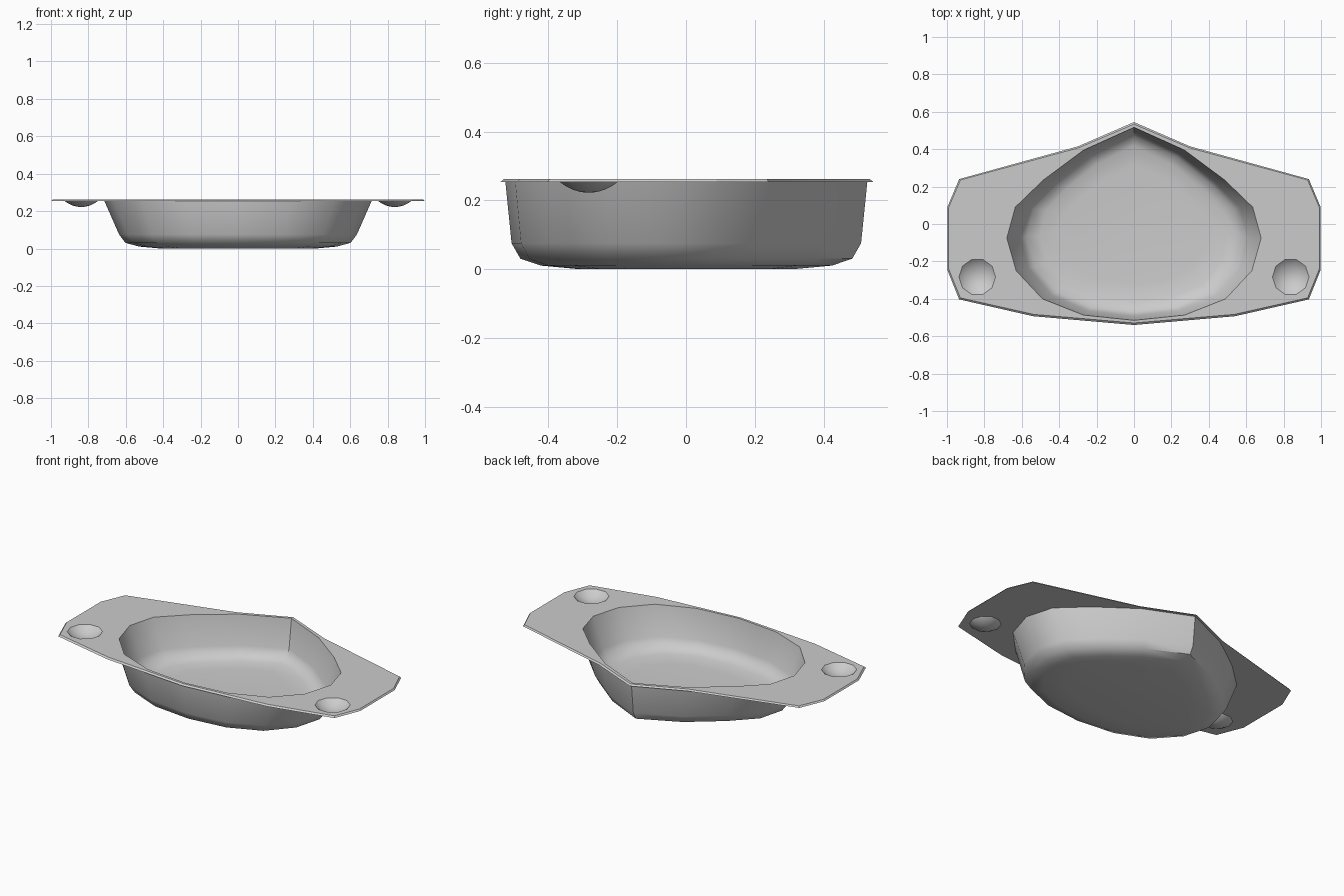
import bpy, bmesh, math

if "Cube" in bpy.data.objects:
    bpy.data.objects.remove(bpy.data.objects["Cube"])

TOP, UNDER = 0.262, 0.253


def mirrored(half):
    """Close a right-hand half outline (front to back) into a full CCW loop."""
    return half + [(-x, y) for x, y in half[-2:0:-1]]


def ring(loop, sx, sy, z):
    return [(x * sx, y * sy, z) for x, y in loop]


def circle(cx, cy, r, z, n=10):
    return [(cx + r * math.cos(2 * math.pi * i / n),
             cy + r * math.sin(2 * math.pi * i / n), z) for i in range(n)]


def finish(bm, name, angle):
    me = bpy.data.meshes.new(name)
    bm.to_mesh(me)
    bm.free()
    ob = bpy.data.objects.new(name, me)
    bpy.context.collection.objects.link(ob)
    bpy.ops.object.select_all(action='DESELECT')
    ob.select_set(True)
    bpy.context.view_layer.objects.active = ob
    bpy.ops.object.shade_smooth_by_angle(angle=math.radians(angle))
    return ob


def loft(bm, rings, outward=False, cap=True):
    """Skin rings from top to bottom; faces look inward unless flipped."""
    vs = [[bm.verts.new(p) for p in r] for r in rings]
    faces = []
    for a, b in zip(vs, vs[1:]):
        for i in range(len(a)):
            j = (i + 1) % len(a)
            faces.append(bm.faces.new((a[i], a[j], b[j], b[i])))
    if cap:
        faces.append(bm.faces.new(vs[-1]))
    if outward:
        bmesh.ops.reverse_faces(bm, faces=faces)


def sheet(bm, loops, up):
    """Flat sheet: first loop is the outline, the others are holes."""
    edges = []
    for lp in loops:
        vs = [bm.verts.new(p) for p in lp]
        edges += [bm.edges.new((vs[i - 1], vs[i])) for i in range(len(vs))]
    res = bmesh.ops.triangle_fill(bm, edges=edges, use_beauty=True)
    faces = [g for g in res['geom'] if isinstance(g, bmesh.types.BMFace)]
    for f in faces:
        f.normal_update()
        if (f.normal.z > 0) != up:
            f.normal_flip()


outline = mirrored([(0, -.54), (.54, -.493), (.935, -.403), (.998, -.245),
                    (.998, .09), (.935, .24), (.30, .415), (0, .545)])
opening = mirrored([(0, -.515), (.27, -.487), (.49, -.40), (.63, -.25),
                    (.68, -.075), (.635, .09), (.485, .235), (.27, .395),
                    (0, .517)])

# soap dish placement and spherical cap radius
DX, DY, DR, DEPTH = .838, -.283, .098, .04
R = (DR ** 2 + DEPTH ** 2) / (2 * DEPTH)


def cap_radius(d):
    return math.sqrt(R * R - (R - DEPTH + d) ** 2)


# countertop: top sheet, bevelled edge and underside
bm = bmesh.new()
rim = ring(outline, .993, .98, TOP)
sheet(bm, [rim, ring(opening, 1, 1, TOP)] +
      [circle(s * DX, DY, DR, TOP) for s in (1, -1)], True)
sheet(bm, [ring(outline, 1, 1, UNDER), ring(opening, 1.05, 1.02, UNDER)] +
      [circle(s * DX, DY, cap_radius(TOP - UNDER), UNDER) for s in (1, -1)], False)
loft(bm, [rim, ring(outline, 1, 1, UNDER)], outward=True, cap=False)
bmesh.ops.remove_doubles(bm, verts=bm.verts, dist=1e-5)
finish(bm, "countertop", 15)

# basin: inner and outer shells
inner = [(1, 1, TOP), (.895, .955, .085), (.845, .91, .042),
         (.74, .81, .022), (.59, .61, .015)]
outer = [(1.05, 1.02, UNDER), (.935, .985, .075), (.885, .935, .03),
         (.775, .82, .010), (.61, .61, .0)]
for name, prof, out in (("basin_inside", inner, False), ("basin_outside", outer, True)):
    bm = bmesh.new()
    loft(bm, [ring(opening, *p) for p in prof], outward=out)
    finish(bm, name, 42)

# soap dishes
for name, s in (("soap_dish_right", 1), ("soap_dish_left", -1)):
    bm = bmesh.new()
    loft(bm, [circle(s * DX, DY, cap_radius(d), TOP - d)
              for d in (0, .009, .02, .031, .0375, .0395)])
    finish(bm, name, 40)
